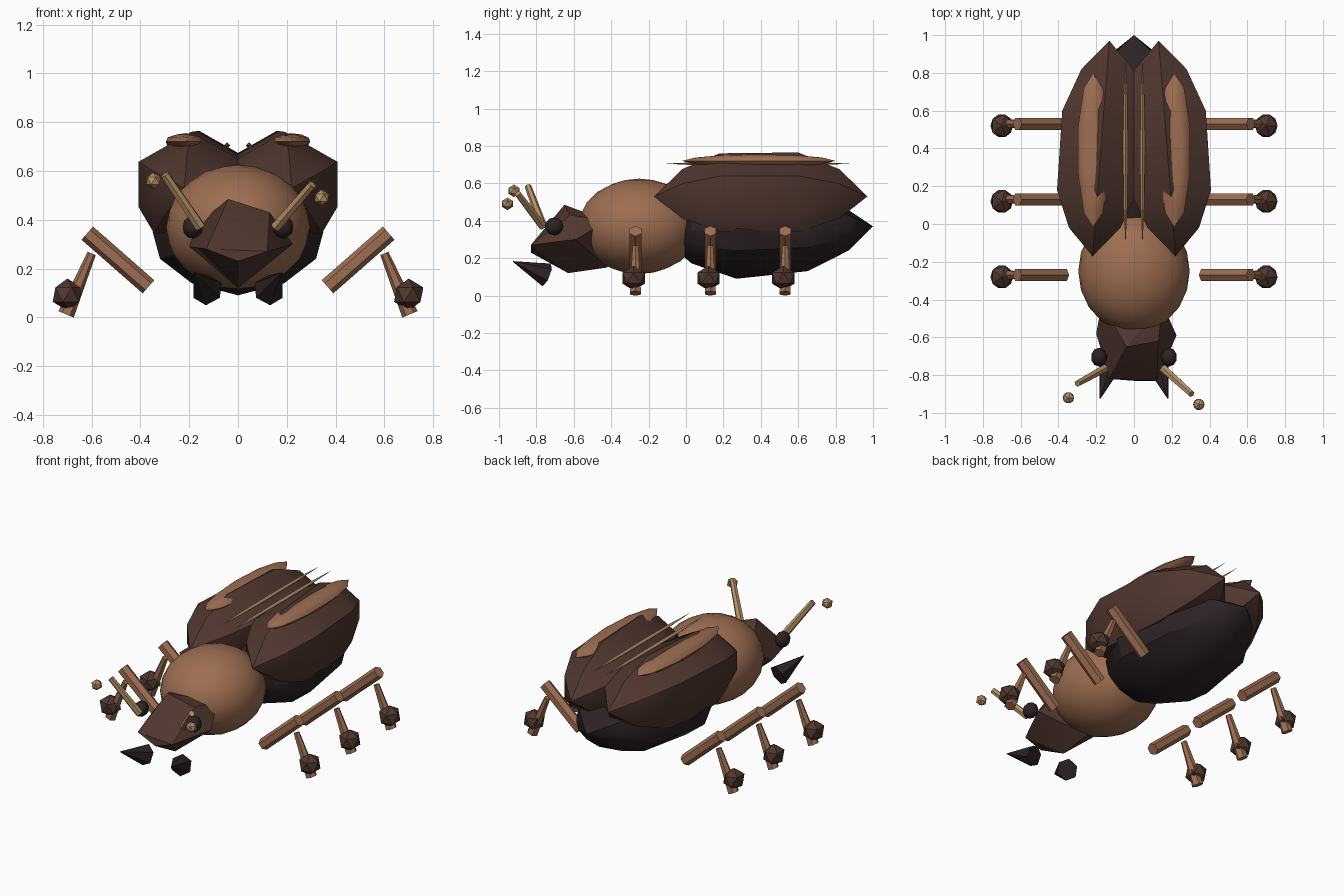
import bpy, bmesh, math
from mathutils import Vector, Matrix

cube = bpy.data.objects.get("Cube")
if cube:
    bpy.data.objects.remove(cube, do_unlink=True)


def material(name, rgb):
    m = bpy.data.materials.new(name)
    m.use_nodes = True
    m.diffuse_color = (*rgb, 1)
    m.node_tree.nodes["Principled BSDF"].inputs["Base Color"].default_value = (*rgb, 1)
    return m


BLACK = material("near_black", (0.026, 0.016, 0.017))
DARK = material("dark_brown", (0.08, 0.037, 0.028))
BROWN = material("chestnut", (0.34, 0.155, 0.083))
TAN = material("tan", (0.48, 0.28, 0.135))


def finish(name, bm, mat, angle=0):
    bmesh.ops.remove_doubles(bm, verts=bm.verts, dist=0.0005)
    bmesh.ops.recalc_face_normals(bm, faces=bm.faces)
    mesh = bpy.data.meshes.new(name)
    bm.to_mesh(mesh)
    bm.free()
    mesh.materials.append(mat)
    ob = bpy.data.objects.new(name, mesh)
    bpy.context.collection.objects.link(ob)
    if angle:
        bpy.ops.object.select_all(action="DESELECT")
        ob.select_set(True)
        bpy.context.view_layer.objects.active = ob
        bpy.ops.object.shade_smooth_by_angle(angle=math.radians(angle))
    return ob


def loft(name, section, stations, mat, angle=0):
    """Sweep an x-z section along y; each station is (x, y, z, scale)."""
    bm = bmesh.new()
    rings = [[bm.verts.new((x + u * k, y, z + v * k)) for u, v in section]
             for x, y, z, k in stations]
    n = len(section)
    for a, b in zip(rings, rings[1:]):
        for i in range(n):
            j = (i + 1) % n
            bm.faces.new((a[i], a[j], b[j], b[i]))
    return finish(name, bm, mat, angle)


def ball(name, center, radii, mat, detail=2, angle=0):
    bm = bmesh.new()
    bmesh.ops.create_icosphere(bm, subdivisions=detail, radius=1)
    bmesh.ops.transform(bm, verts=bm.verts,
                        matrix=Matrix.Translation(center) @ Matrix.Diagonal((*radii, 1)))
    return finish(name, bm, mat, angle)


def rod(name, start, end, r1, r2, mat, sides=6):
    a, b = Vector(start), Vector(end)
    bm = bmesh.new()
    turn = (b - a).to_track_quat("Z", "Y").to_matrix().to_4x4()
    bmesh.ops.create_cone(bm, cap_ends=True, segments=sides, radius1=r1, radius2=r2,
                          depth=(b - a).length,
                          matrix=Matrix.Translation((a + b) / 2) @ turn)
    return finish(name, bm, mat)


def mirrored(half):
    """Close a half outline running from the top to the bottom."""
    return half + [(-u, v) for u, v in reversed(half) if u > 0]


# Abdomen
belly = mirrored([(0, .2), (.3, .14), (.35, -.01), (.32, -.12), (.19, -.22), (0, -.27)])
loft("abdomen", belly, [(0, -.13, .31, 0), (0, .03, .355, .68), (0, .27, .36, 1),
                        (0, .65, .36, .85), (0, .87, .365, .46), (0, 1, .37, 0)], BLACK, 30)

# Thorax shield
ball("thorax", (0, -.25, .37), (.295, .325, .255), BROWN, 3, 60)

# Faceted head
bm = bmesh.new()
for p in [(-.13, -.82, .28), (.12, -.83, .27), (0, -.83, .23), (-.04, -.65, .485),
          (.13, -.62, .43), (.225, -.59, .3), (-.2, -.58, .29), (0, -.63, .12),
          (0, -.42, .15), (.15, -.42, .4), (-.17, -.42, .38)]:
    bm.verts.new(p)
bmesh.ops.convex_hull(bm, input=bm.verts)
finish("head", bm, DARK, 25)

shell = mirrored([(0, .235), (.22, .11), (.22, -.08), (.155, -.19)])
needle = [(.013, 0), (0, .013), (-.013, 0), (0, -.013)]

for s, side in ((1, "left"), (-1, "right")):
    # Wing case, turned slightly inwards at the tail
    loft(side + "_wing_case", shell,
         [(s * x, y, .53, k) for x, y, k in
          [(.22, -.17, 0), (.208, -.02, .62), (.192, .18, .98),
           (.16, .6, 1), (.142, .82, .62), (.13, .97, 0)]], DARK, 30)
    # Coloured patch and thin stripe along the wing case
    ball(side + "_wing_patch", (s * .215, .39, .72), (.085, .41, .035), BROWN, 2, 40)
    loft(side + "_wing_stripe", needle,
         [(s * .045, y, .705, k) for y, k in
          [(-.11, 0), (.1, .8), (.38, 1), (.66, .8), (.88, 0)]], TAN)

    # Eye and jaw
    ball(side + "_eye", (s * .185, -.705, .37), (.043, .05, .048), BLACK, 2, 40)
    rod(side + "_jaw", (s * .125, -.745, .11), (s * .18, -.925, .182), .065, .002, BLACK)

    # Antenna, posed a little differently on each side
    tip = (.305, -.9, .545) if s > 0 else (-.3, -.845, .585)
    club = (.343, -.955, .49) if s > 0 else (-.347, -.92, .56)
    rod(side + "_antenna", (s * .155, -.765, .37), tip, .023, .018, TAN)
    ball(side + "_antenna_club", club, (.034, .034, .034), TAN, 1)

    # Three legs
    for place, y in (("front", -.27), ("middle", .13), ("rear", .53)):
        name = f"{side}_{place}_"
        rod(name + "thigh", (s * .367, y, .125), (s * .618, y, .345), .036, .036, BROWN)
        rod(name + "shin", (s * .6, y, .262), (s * .705, y, .012), .018, .034, BROWN)
        ball(name + "foot", (s * .7, y - .01, .093), (.067, .07, .066), DARK, 1)
